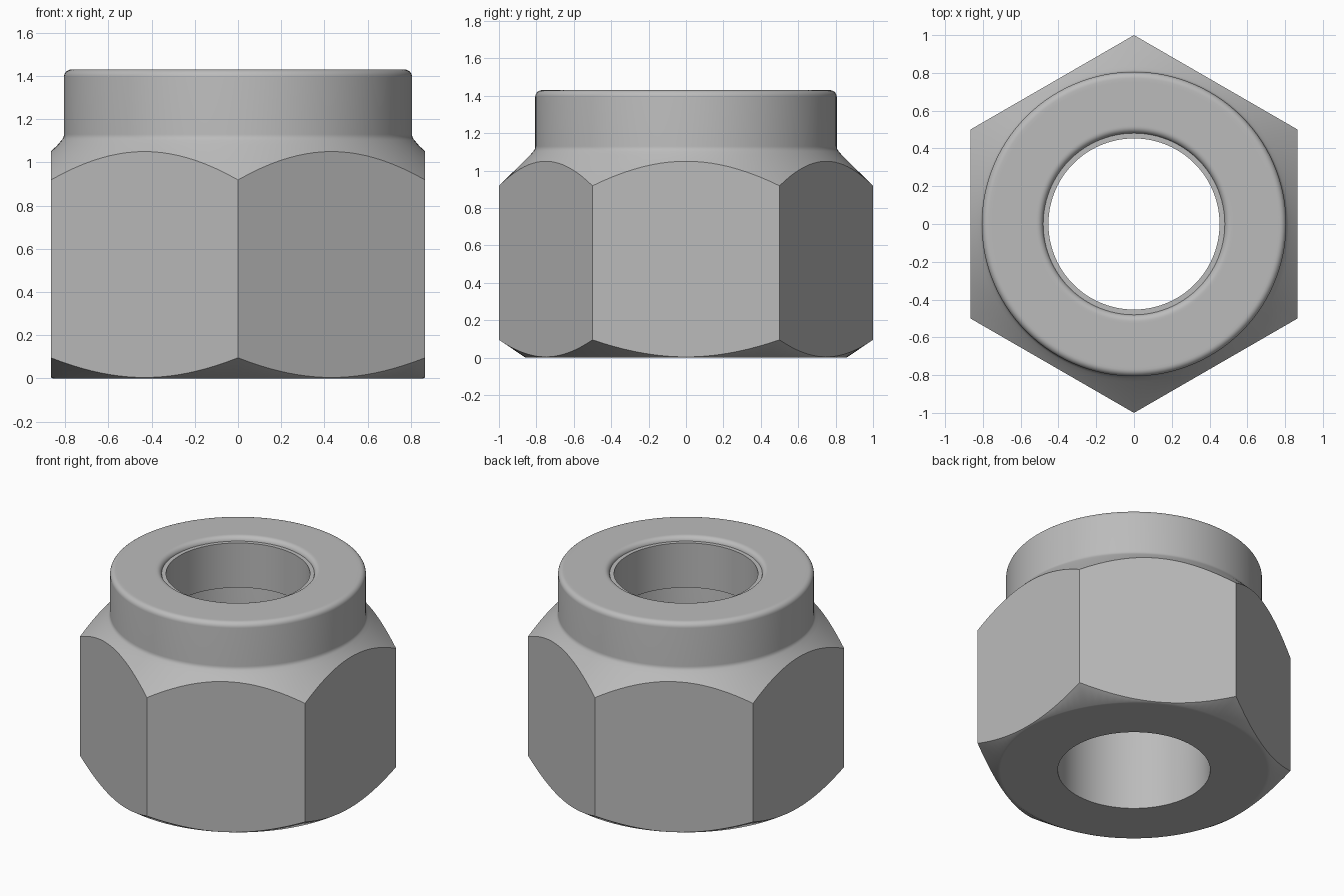
import bpy, bmesh, math

cube = bpy.data.objects.get("Cube")
if cube:
    bpy.data.objects.remove(cube, do_unlink=True)

SEGMENTS = 120
FLAT = math.sqrt(3) / 2          # centre to flat side, corners at radius 1

steel = bpy.data.materials.new("steel grey")
steel.use_nodes = True
grey = (0.5, 0.5, 0.5, 1)
steel.diffuse_color = grey
steel.node_tree.nodes["Principled BSDF"].inputs["Base Color"].default_value = grey


def hex_radius(angle):
    """Distance to the hexagon outline, with flats facing +x and -x."""
    turn = (angle + math.pi / 6) % (math.pi / 3) - math.pi / 6
    return FLAT / math.cos(turn)


def hex_ring(z, slope):
    """Where a cone of the given slope meets the hexagonal sides."""
    def point(angle):
        r = hex_radius(angle)
        return r, z + slope * (r - FLAT)
    return point


def fillet(cr, cz, radius, start, end, steps=6):
    """Arc of profile points (r, z)."""
    angles = [math.radians(start + (end - start) * i / steps) for i in range(steps + 1)]
    return [(cr + radius * math.cos(a), cz + radius * math.sin(a)) for a in angles]


def lathe(name, profile):
    """Closed loop of rings; a ring is (r, z) or a function of angle."""
    bm = bmesh.new()
    rings = []
    for ring in profile:
        verts = []
        for i in range(SEGMENTS):
            a = math.tau * i / SEGMENTS
            r, z = ring(a) if callable(ring) else ring
            verts.append(bm.verts.new((r * math.cos(a), r * math.sin(a), z)))
        rings.append(verts)
    for k, low in enumerate(rings):
        high = rings[(k + 1) % len(rings)]
        for i in range(SEGMENTS):
            j = (i + 1) % SEGMENTS
            bm.faces.new((low[i], low[j], high[j], high[i]))
    bmesh.ops.recalc_face_normals(bm, faces=bm.faces)
    mesh = bpy.data.meshes.new(name)
    bm.to_mesh(mesh)
    bm.free()
    mesh.materials.append(steel)
    obj = bpy.data.objects.new(name, mesh)
    bpy.context.collection.objects.link(obj)
    bpy.ops.object.select_all(action='DESELECT')
    obj.select_set(True)
    bpy.context.view_layer.objects.active = obj
    bpy.ops.object.shade_smooth_by_angle(angle=math.radians(40))
    return obj


# Hexagonal body with chamfered ends, round collar and rolled-in lip
body = [(0.48, 0), (0.84, 0), (0.858, 0),
        hex_ring(0.004, 0.68), hex_ring(1.05, -0.98),
        (0.835, 1.081)]
body += fillet(0.846, 1.13, 0.04, 225, 180, 4)      # root of the collar
body += fillet(0.771, 1.395, 0.035, 0, 90)          # outer top rim
body += [(0.755, 1.43), (0.525, 1.43)]
body += fillet(0.515, 1.395, 0.035, 90, 180)        # inner top rim
lathe("nut_body", body)

# Locking ring seated just under the lip
lathe("locking_insert", [(0.453, 1.09), (0.484, 1.09), (0.484, 1.4), (0.453, 1.4)])
